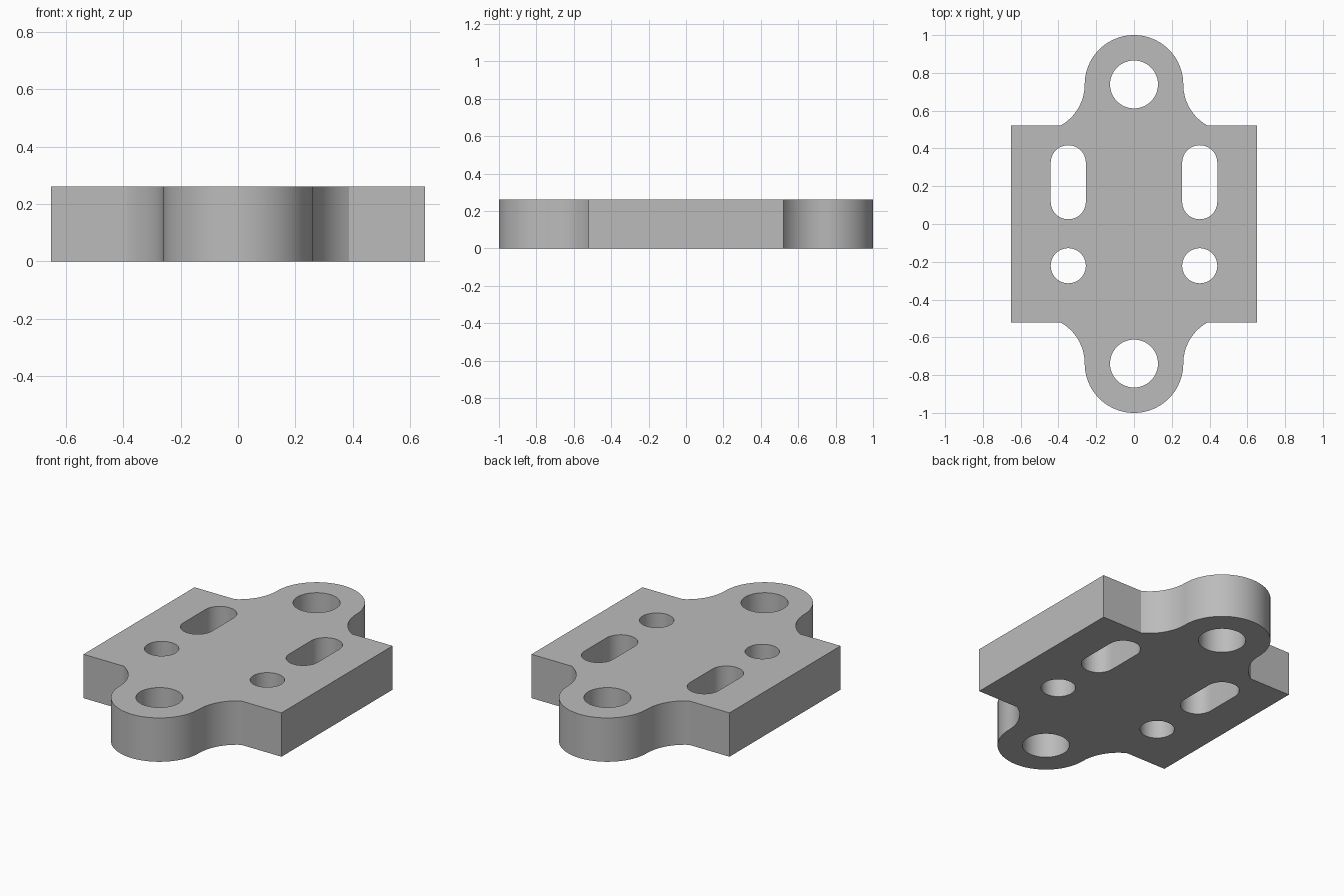
import bpy, bmesh
from math import sin, cos, pi, atan2

cube = bpy.data.objects.get("Cube")
if cube:
    bpy.data.objects.remove(cube)

THICK = 0.261
HALF_X, HALF_Y = 0.652, 0.522       # rectangular body
LUG_Y, LUG_R = 0.739, 0.261         # rounded lugs at both ends
FILLET_X = 0.387                    # where the lug fillet meets the body
SLOT_X, SLOT_R = 0.348, 0.093


def arc(cx, cy, r, a0, a1, n):
    """Points along an arc, both ends included."""
    angles = [a0 + (a1 - a0) * i / n for i in range(n + 1)]
    return [(cx + r * cos(a), cy + r * sin(a)) for a in angles]


def circle(cx, cy, r, n=48):
    return arc(cx, cy, r, 0, 2 * pi, n)[:-1]


def slot(cx, y0, y1, r):
    return arc(cx, y1, r, 0, pi, 24) + arc(cx, y0, r, pi, 2 * pi, 24)


# Outer outline: back half, then the same half turned around for the front
dx, dy = FILLET_X - LUG_R, LUG_Y - HALF_Y
fillet_r = (dx * dx + dy * dy) / (2 * dx)
fillet_end = atan2(-dy, dx - fillet_r)
fillet = arc(LUG_R + fillet_r, LUG_Y, fillet_r, fillet_end, -pi, 14)
half = [(HALF_X, HALF_Y)] + fillet[:-1] + arc(0, LUG_Y, LUG_R, 0, pi, 40)
half += [(-x, y) for x, y in reversed(fillet[:-1])] + [(-HALF_X, HALF_Y)]
outline = half + [(-x, -y) for x, y in half]

# Openings: lug holes, slots and small round holes
loops = [outline]
for s in (-1, 1):
    loops.append(circle(0, s * LUG_Y, 0.127))
    loops.append(slot(s * SLOT_X, 0.118, 0.324, SLOT_R))
    loops.append(circle(s * SLOT_X, -0.221, SLOT_R))

# Fill the profile and extrude it into the plate
bm = bmesh.new()
for loop in loops:
    verts = [bm.verts.new((x, y, 0)) for x, y in loop]
    for a, b in zip(verts, verts[1:] + verts[:1]):
        bm.edges.new((a, b))
bmesh.ops.triangle_fill(bm, use_beauty=True, edges=bm.edges[:], normal=(0, 0, 1))
top = bmesh.ops.extrude_face_region(bm, geom=bm.faces[:], use_keep_orig=True)
bmesh.ops.translate(bm, vec=(0, 0, THICK),
                    verts=[v for v in top["geom"] if isinstance(v, bmesh.types.BMVert)])
bmesh.ops.recalc_face_normals(bm, faces=bm.faces[:])
mesh = bpy.data.meshes.new("mounting_plate")
bm.to_mesh(mesh)
bm.free()

plate = bpy.data.objects.new("mounting_plate", mesh)
bpy.context.collection.objects.link(plate)

# Plain grey finish
grey = bpy.data.materials.new("plain_grey")
grey.use_nodes = True
grey.diffuse_color = (0.5, 0.5, 0.5, 1)
grey.node_tree.nodes["Principled BSDF"].inputs["Base Color"].default_value = (0.5, 0.5, 0.5, 1)
mesh.materials.append(grey)

# Smooth round walls, sharp rims and corners
bpy.ops.object.select_all(action='DESELECT')
plate.select_set(True)
bpy.context.view_layer.objects.active = plate
bpy.ops.object.shade_smooth_by_angle(angle=pi / 6)
